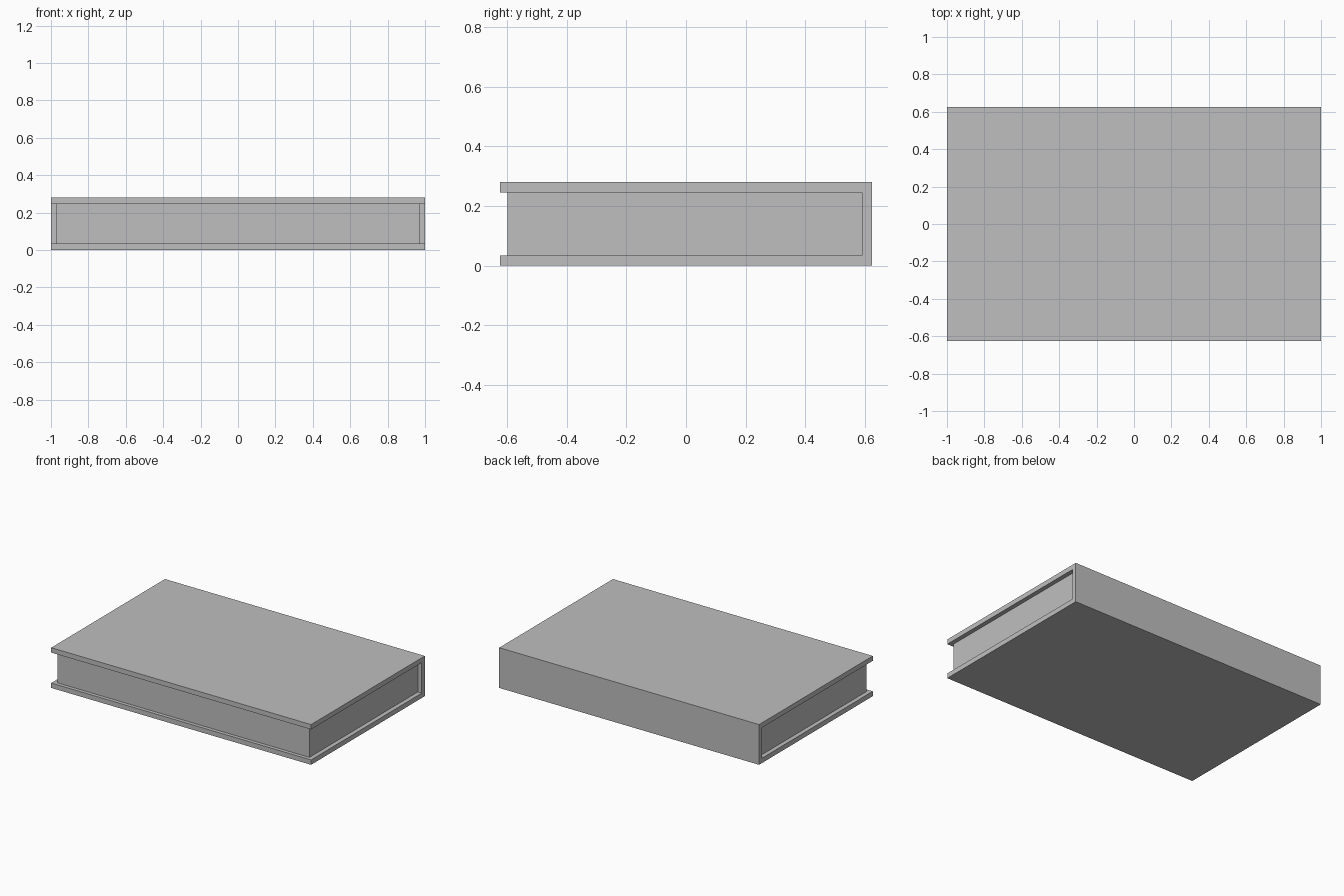
import bpy

cube = bpy.data.objects.get("Cube")
if cube:
    bpy.data.objects.remove(cube, do_unlink=True)

WIDTH, DEPTH, HEIGHT = 2.0, 1.25, 0.28
BOARD = 0.034        # cover thickness
OVERHANG = 0.03      # how far the cover stands out past the pages

grey = bpy.data.materials.new("grey")
grey.use_nodes = True
colour = (0.52, 0.52, 0.52, 1)
grey.diffuse_color = colour
grey.node_tree.nodes["Principled BSDF"].inputs["Base Color"].default_value = colour


def extrude_profile(name, profile, width):
    """Sweep a closed (y, z) profile along x."""
    n = len(profile)
    verts = [(x, y, z) for x in (-width / 2, width / 2) for y, z in profile]
    faces = [tuple(reversed(range(n))), tuple(range(n, 2 * n))]
    faces += [(i, (i + 1) % n, (i + 1) % n + n, i + n) for i in range(n)]
    mesh = bpy.data.meshes.new(name)
    mesh.from_pydata(verts, [], faces)
    mesh.materials.append(grey)
    obj = bpy.data.objects.new(name, mesh)
    bpy.context.collection.objects.link(obj)
    return obj


front, back = -DEPTH / 2, DEPTH / 2
spine = back - BOARD
low, high = BOARD, HEIGHT - BOARD

# Cover: both boards and the spine in one C-shaped profile
extrude_profile("cover", [
    (front, 0), (back, 0), (back, HEIGHT), (front, HEIGHT),
    (front, high), (spine, high), (spine, low), (front, low)], WIDTH)

# Page block, set back from the cover on three sides
page_front = front + OVERHANG - 0.005
extrude_profile("pages", [
    (page_front, low), (spine, low), (spine, high), (page_front, high)],
    WIDTH - 2 * OVERHANG)
